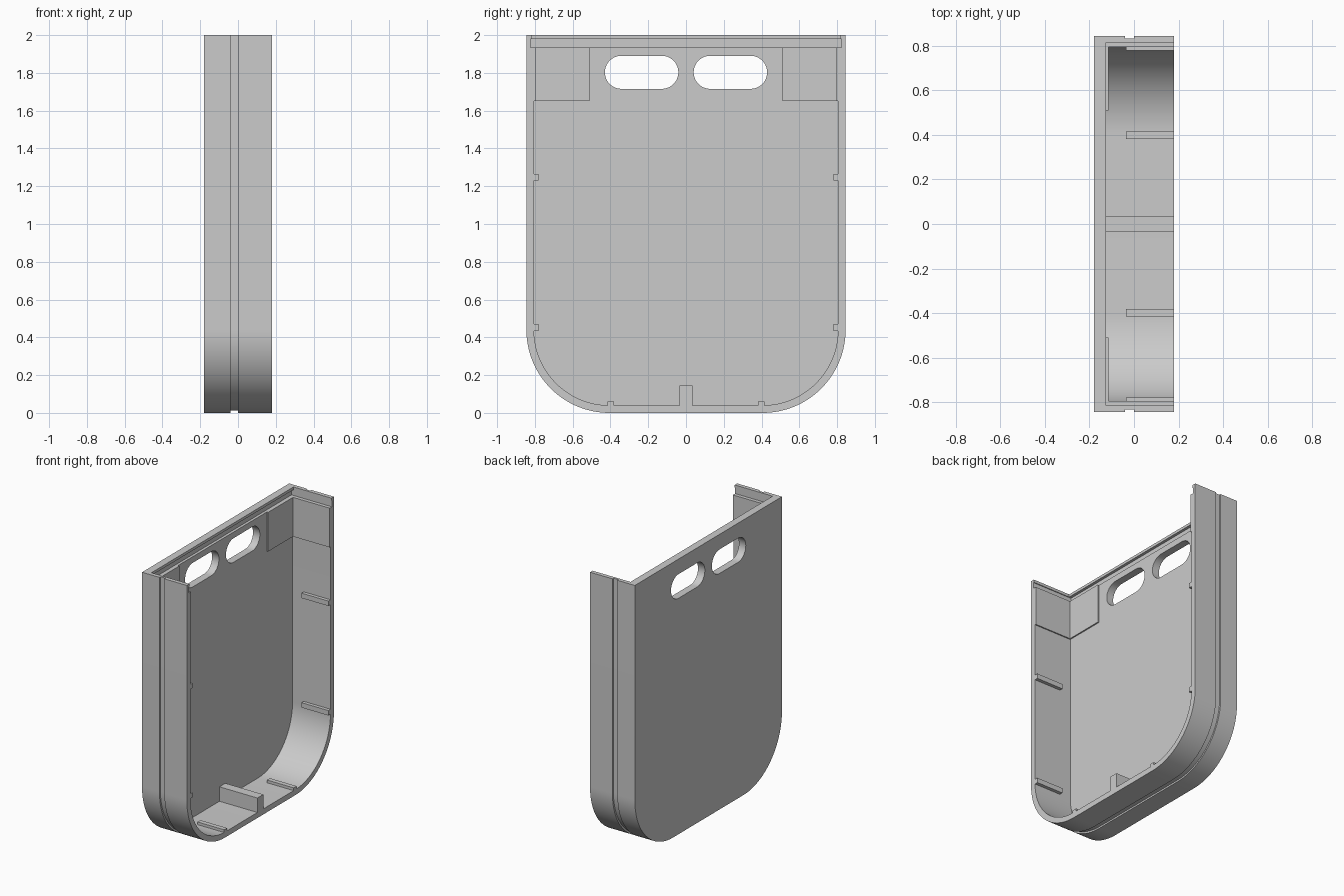
import bpy, bmesh, math

cube = bpy.data.objects.get("Cube")
if cube:
    bpy.data.objects.remove(cube, do_unlink=True)

grey = bpy.data.materials.new("plain grey")
grey.use_nodes = True
GREY = (0.6, 0.6, 0.6, 1)
grey.diffuse_color = GREY
grey.node_tree.nodes["Principled BSDF"].inputs["Base Color"].default_value = GREY

X_BACK, X_FLOOR, X_RIM = -0.18, -0.125, 0.18
HALF, INNER, TOP = 0.845, 0.805, 2.0
CORNER = 0.44          # outer bottom corner radius
LEDGE = 1.935          # height where the lid slot starts


def arc(cy, cz, r, a0, a1, n):
    return [(cy + r * math.cos(math.radians(a0 + (a1 - a0) * i / n)),
             cz + r * math.sin(math.radians(a0 + (a1 - a0) * i / n))) for i in range(n + 1)]


def u_profile(inset, top):
    """Square-topped outline with two round bottom corners."""
    r, c = CORNER - inset, HALF - CORNER
    return ([(HALF - inset, top), (inset - HALF, top)]
            + arc(-c, CORNER, r, 180, 270, 32) + arc(c, CORNER, r, 270, 360, 32))


def loft(name, sections):
    """Skin a closed solid through (x, outline) sections."""
    bm = bmesh.new()
    rings = [[bm.verts.new((x, y, z)) for y, z in pts] for x, pts in sections]
    for a, b in zip(rings, rings[1:]):
        for i in range(len(a)):
            j = (i + 1) % len(a)
            bm.faces.new((a[i], a[j], b[j], b[i]))
    bm.faces.new(rings[0])
    bm.faces.new(rings[-1])
    bmesh.ops.recalc_face_normals(bm, faces=bm.faces)
    mesh = bpy.data.meshes.new(name)
    bm.to_mesh(mesh)
    bm.free()
    mesh.materials.append(grey)
    obj = bpy.data.objects.new(name, mesh)
    bpy.context.collection.objects.link(obj)
    return obj


def box(name, x, y, z):
    pts = [(y[0], z[0]), (y[1], z[0]), (y[1], z[1]), (y[0], z[1])]
    return loft(name, [(x[0], pts), (x[1], pts)])


def cut(obj, cutter):
    cutter.hide_render = True
    mod = obj.modifiers.new("cut", "BOOLEAN")
    mod.operation, mod.solver, mod.object = "DIFFERENCE", "EXACT", cutter
    bpy.context.view_layer.objects.active = obj
    bpy.ops.object.modifier_apply(modifier=mod.name)
    bpy.data.objects.remove(cutter, do_unlink=True)


# Shell with a shallow groove running round the outside
full, groove = u_profile(0, TOP), u_profile(0.012, TOP)
shell = loft("shell", [(X_BACK, full), (-0.04, full), (-0.04, groove),
                       (0, groove), (0, full), (X_RIM, full)])

# Hollow interior, open at the top and at the +x side
hollow = u_profile(HALF - INNER, TOP + 0.1)
cut(shell, loft("hollow_cutter", [(X_FLOOR, hollow), (X_RIM + 0.1, hollow)]))

# Lid slot: open top recess, with a deeper undercut below the lip
cut(shell, box("lip_cutter", (X_FLOOR, 0.3), (-0.816, 0.816), (LEDGE, 2.1)))
cut(shell, box("slot_cutter", (-0.145, 0.3), (-0.822, 0.822), (LEDGE, 1.98)))

# Two rounded handle slots through the back panel
for side in (-1, 1):
    mid, r = 0.235 * side, 0.0875
    pts = arc(mid + 0.107, 1.803, r, -90, 90, 24) + arc(mid - 0.107, 1.803, r, 90, 270, 24)
    cut(shell, loft("handle_cutter", [(-0.3, pts), (0, pts)]))

# Parts that repeat on both sides
for side, label in ((-1, "front"), (1, "back")):
    def span(a, b):
        return tuple(sorted((a * side, b * side)))
    # Thin reinforcing pads in the upper corners
    box(label + "_panel_pad", (X_FLOOR - 0.005, -0.115), span(0.51, INNER), (1.65, LEDGE))
    box(label + "_wall_pad", (X_FLOOR, X_RIM), span(0.796, INNER + 0.005), (1.65, LEDGE))
    # Short ribs on the walls and floor
    for level, z in (("upper", 1.248), ("lower", 0.452)):
        box(f"{label}_{level}_rib", (-0.035, X_RIM), span(0.78, INNER + 0.01),
            (z - 0.018, z + 0.018))
    box(label + "_floor_rib", (-0.035, X_RIM), span(0.382, 0.416), (0.03, 0.06))

# Central upright block on the floor
box("centre_block", (X_FLOOR - 0.005, X_RIM), (-0.034, 0.034), (0.03, 0.145))

# Smooth the round corners, keep edges sharp
bpy.ops.object.select_all(action="DESELECT")
shell.select_set(True)
bpy.context.view_layer.objects.active = shell
bpy.ops.object.shade_smooth_by_angle(angle=math.radians(30))
